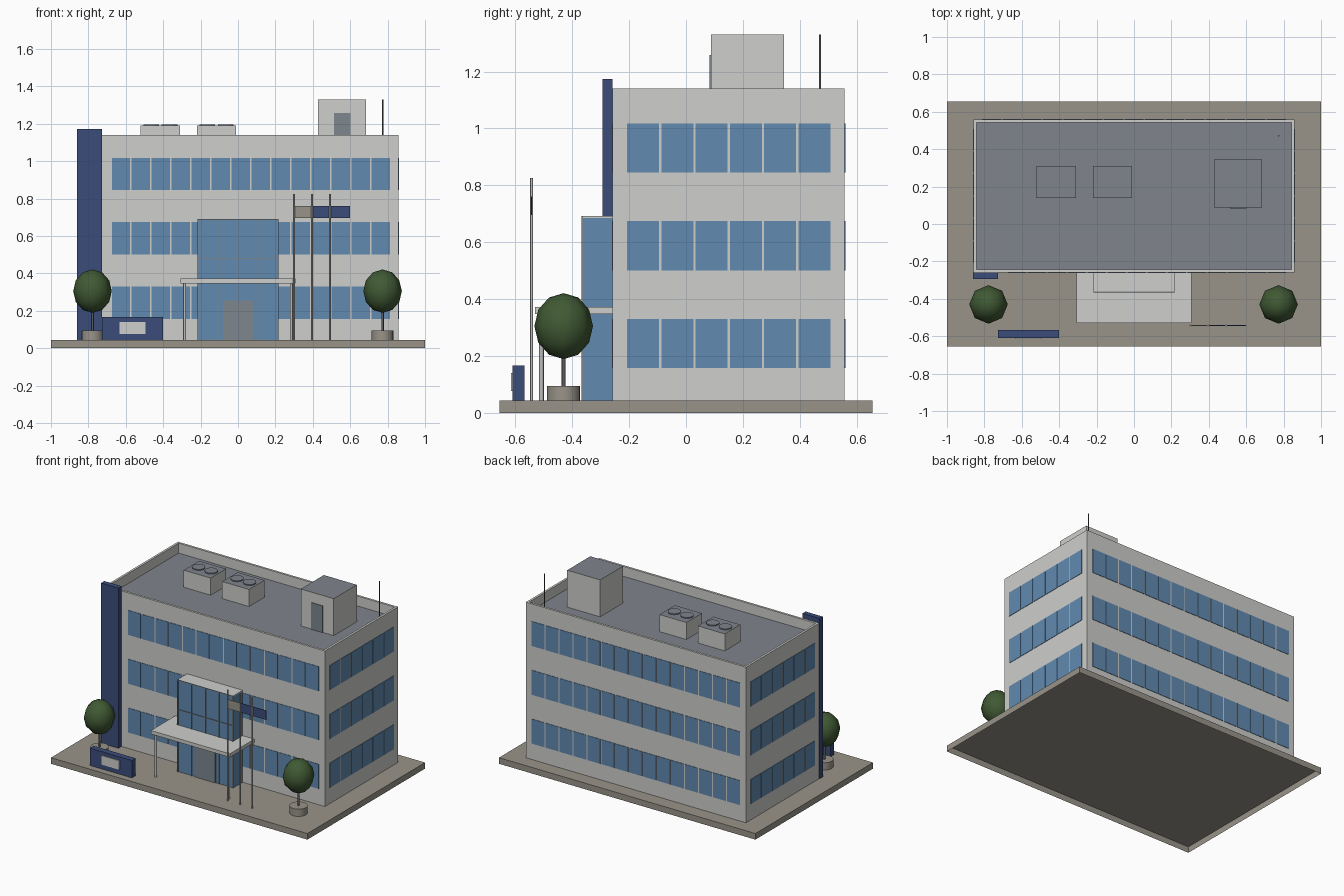
import bpy, bmesh
from mathutils import Matrix, Vector

cube = bpy.data.objects.get("Cube")
if cube:
    bpy.data.objects.remove(cube, do_unlink=True)


def material(name, *srgb):
    lin = [((c + 0.055) / 1.055) ** 2.4 for c in srgb] + [1.0]
    m = bpy.data.materials.new(name)
    m.use_nodes = True
    m.diffuse_color = lin
    bsdf = next(n for n in m.node_tree.nodes if n.type == 'BSDF_PRINCIPLED')
    bsdf.inputs["Base Color"].default_value = lin
    bsdf.inputs["Roughness"].default_value = 0.8
    return m


WALL = material("wall_white", 0.81, 0.81, 0.80)
GLASS = material("window_blue", 0.38, 0.54, 0.69)
ROOF = material("roof_grey", 0.50, 0.52, 0.55)
PAVING = material("paving_stone", 0.60, 0.58, 0.54)
NAVY = material("navy", 0.23, 0.30, 0.48)
LEAF = material("leaf_green", 0.25, 0.35, 0.20)
METAL = material("light_metal", 0.74, 0.74, 0.74)
DARK = material("dark_metal", 0.36, 0.36, 0.37)
DOOR = material("door_grey", 0.49, 0.53, 0.56)

GROUND = 0.043
BASE = GROUND + 0.0005
ROOF_Z = 1.07


def finish(name, bm, *mats):
    mesh = bpy.data.meshes.new(name)
    bm.to_mesh(mesh)
    bm.free()
    for m in mats:
        mesh.materials.append(m)
    ob = bpy.data.objects.new(name, mesh)
    bpy.context.collection.objects.link(ob)
    return ob


def add_box(bm, x, y, z):
    """Box from three (low, high) ranges."""
    lo, hi = Vector((x[0], y[0], z[0])), Vector((x[1], y[1], z[1]))
    mat = Matrix.Translation((lo + hi) / 2) @ Matrix.Diagonal((*(hi - lo), 1))
    return bmesh.ops.create_cube(bm, size=1, matrix=mat)["verts"]


def box(name, x, y, z, mat, top=None):
    bm = bmesh.new()
    add_box(bm, x, y, z)
    bm.normal_update()
    if top:
        for f in bm.faces:
            f.material_index = int(f.normal.z > 0.5)
    return finish(name, bm, mat, *([top] if top else []))


def cylinder(name, x, y, z, radius, mat, sides=16):
    bm = bmesh.new()
    bmesh.ops.create_cone(bm, cap_ends=True, segments=sides, radius1=radius, radius2=radius,
                          depth=z[1] - z[0], matrix=Matrix.Translation((x, y, sum(z) / 2)))
    bm.normal_update()
    for f in bm.faces:
        f.smooth = abs(f.normal.z) < 0.5
    return finish(name, bm, mat)


# Paved slab, open underneath
bm = bmesh.new()
add_box(bm, (-1, 1), (-0.655, 0.655), (0, GROUND))
bm.normal_update()
bmesh.ops.delete(bm, geom=[f for f in bm.faces if f.normal.z < -0.5], context='FACES_ONLY')
finish("paved_base", bm, PAVING)

# Main block with sunken roof behind a parapet
X0, X1, Y0, Y1, TOP = -0.858, 0.858, -0.258, 0.558, 1.14
bm = bmesh.new()
add_box(bm, (X0, X1), (Y0, Y1), (BASE, TOP))
bm.normal_update()
deck = next(f for f in bm.faces if f.normal.z > 0.5)
bmesh.ops.inset_region(bm, faces=[deck], thickness=0.022)
deck = bmesh.ops.extrude_discrete_faces(bm, faces=[deck])["faces"][0]
bmesh.ops.translate(bm, verts=deck.verts, vec=(0, 0, ROOF_Z - TOP))
deck.material_index = 1
finish("building_block", bm, WALL, ROOF)

# Window bands: thin panes on all four walls and three floors
PROUD, GAP = 0.003, 0.008


def windows(name, span, count, wall, along_x):
    bm = bmesh.new()
    step = (span[1] - span[0] + GAP) / count
    depth = (wall - PROUD, wall + PROUD)
    for sill in (0.157, 0.501, 0.845):
        for i in range(count):
            a = span[0] + i * step
            pane = (a, a + step - GAP)
            xy = (pane, depth) if along_x else (depth, pane)
            add_box(bm, *xy, (sill, sill + 0.173))
    finish(name, bm, GLASS)


windows("front_windows", (-0.675, 0.812), 14, Y0, True)
windows("back_windows", (-0.812, 0.812), 15, Y1, True)
windows("left_windows", (-0.207, 0.508), 6, X1, False)
windows("right_windows", (-0.207, 0.508), 6, X0, False)

# Tall navy fin on the front corner
box("corner_fin", (-0.862, -0.727), (-0.293, Y0), (BASE, 1.173), NAVY)

# Glazed entrance with frame, door and cap
FRONT = -0.362
box("entrance_glass", (-0.217, 0.217), (FRONT, Y0), (BASE, 0.685), GLASS)
box("entrance_cap", (-0.217, 0.217), (FRONT, Y0), (0.685, 0.692), WALL)
bm = bmesh.new()
for i in range(5):
    x = -0.214 + i * 0.107
    add_box(bm, (x - 0.003, x + 0.003), (FRONT - 0.005, FRONT), (BASE, 0.692))
for z in (0.48, 0.689):
    add_box(bm, (-0.217, 0.217), (FRONT - 0.005, FRONT), (z - 0.003, z + 0.003))
finish("entrance_frame", bm, DOOR)
box("entrance_door", (-0.08, 0.08), (FRONT - 0.006, FRONT), (BASE, 0.256), DOOR)

# Entrance canopy on two posts
box("canopy", (-0.308, 0.308), (-0.53, Y0), (0.347, 0.372), WALL)
for side, x in (("right", -0.285), ("left", 0.285)):
    cylinder(side + "_canopy_post", x, -0.508, (BASE, 0.347), 0.008, METAL)

# Three flagpoles with flags
for i, colour in enumerate((PAVING, NAVY, NAVY)):
    x = 0.3 + i * 0.096
    cylinder(f"flagpole_{i + 1}", x, -0.543, (BASE, 0.825), 0.005, METAL, 10)
    box(f"flag_{i + 1}", (x + 0.005, x + 0.108 if i == 2 else x + 0.092),
        (-0.545, -0.541), (0.695, 0.76), colour)

# Low sign wall with blank panel
box("sign_wall", (-0.728, -0.4), (-0.61, -0.568), (BASE, 0.166), NAVY)
box("sign_panel", (-0.633, -0.495), (-0.616, -0.61), (0.077, 0.141), WALL)

# Potted trees
for side, x in (("right", -0.778), ("left", 0.773)):
    y = -0.43
    cylinder(side + "_planter", x, y, (BASE, 0.095), 0.058, PAVING, 20)
    cylinder(side + "_trunk", x, y, (0.095, 0.22), 0.007, DARK, 8)
    bm = bmesh.new()
    bmesh.ops.create_uvsphere(bm, u_segments=8, v_segments=6, radius=1,
                              matrix=Matrix.Translation((x, y, 0.305))
                              @ Matrix.Diagonal((0.103, 0.103, 0.116, 1)))
    for f in bm.faces:
        f.smooth = True
    finish(side + "_tree_crown", bm, LEAF)

# Rooftop stair house with door
box("stair_house", (0.428, 0.685), (0.088, 0.345), (ROOF_Z, 1.33), WALL, ROOF)
box("stair_house_door", (0.512, 0.602), (0.083, 0.088), (ROOF_Z, 1.258), DOOR)

# Rooftop cooling units with twin fans
for n, x in enumerate((-0.52, -0.22), 1):
    box(f"cooling_unit_{n}", (x, x + 0.21), (0.138, 0.31), (ROOF_Z, 1.19), WALL, ROOF)
    for k, dx in enumerate((0.056, 0.154), 1):
        cylinder(f"cooling_fan_{n}_{k}", x + dx, 0.224, (1.19, 1.197), 0.042, ROOF, 20)

# Roof antenna
cylinder("antenna", 0.773, 0.471, (ROOF_Z, 1.33), 0.004, DARK, 8)
